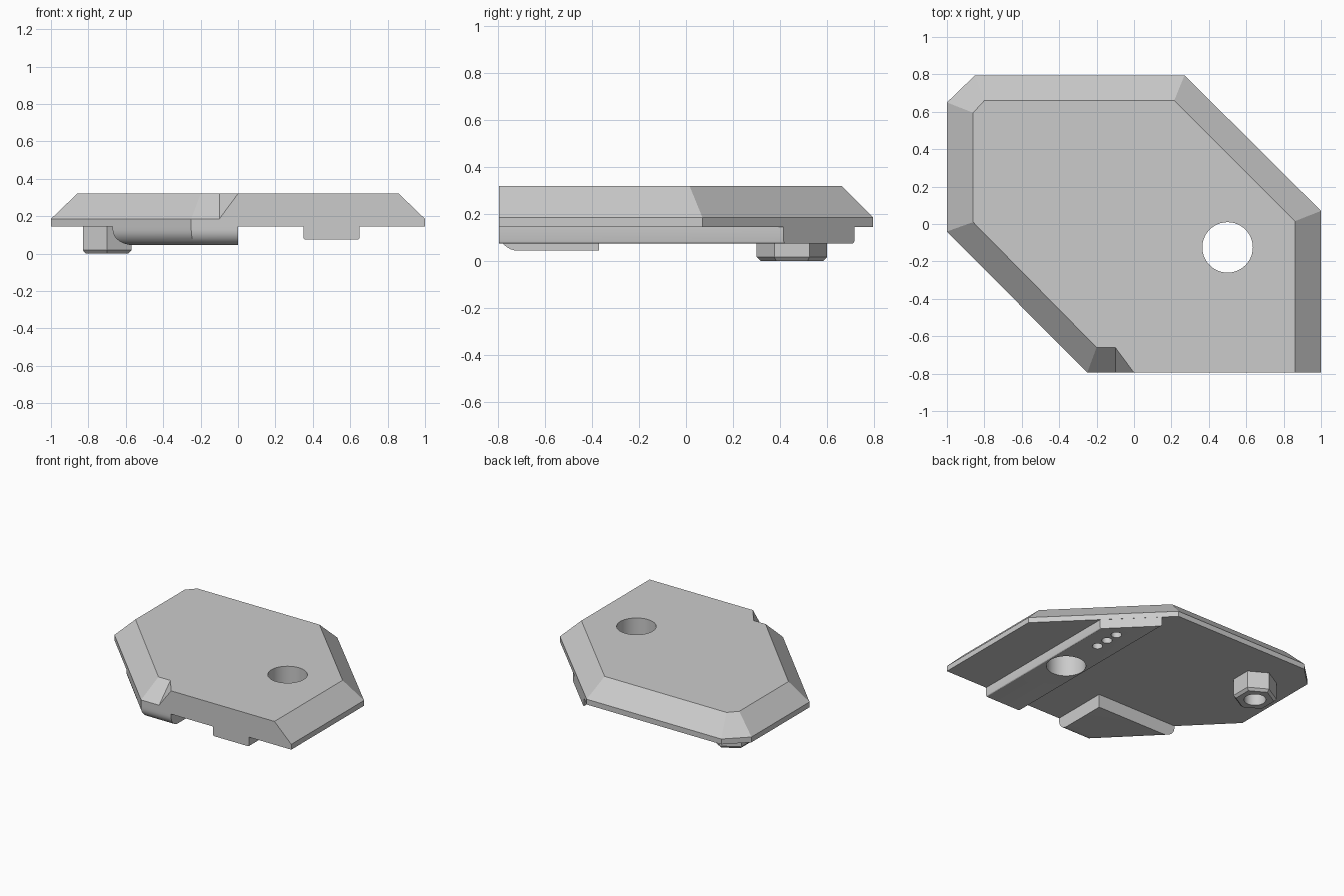
import bpy, bmesh
from mathutils import Matrix, Vector

if "Cube" in bpy.data.objects:
    bpy.data.objects.remove(bpy.data.objects["Cube"])

grey = bpy.data.materials.new("mid_grey")
grey.diffuse_color = (0.6, 0.6, 0.6, 1)
grey.use_nodes = True
grey.node_tree.nodes["Principled BSDF"].inputs["Base Color"].default_value = (0.6, 0.6, 0.6, 1)

RIM_LOW, RIM_HIGH, TOP = 0.145, 0.185, 0.32
FRONT = -0.795


def finish(bm, name):
    bmesh.ops.recalc_face_normals(bm, faces=bm.faces)
    mesh = bpy.data.meshes.new(name)
    bm.to_mesh(mesh)
    bm.free()
    mesh.materials.append(grey)
    obj = bpy.data.objects.new(name, mesh)
    bpy.context.collection.objects.link(obj)
    return obj


def loft(rings):
    """Skin rings of points, merging repeated points, and cap both ends."""
    bm = bmesh.new()
    found = {}

    def vert(p):
        key = tuple(round(c, 4) for c in p)
        if key not in found:
            found[key] = bm.verts.new(p)
        return found[key]

    def face(points):
        corners = list(dict.fromkeys(vert(p) for p in points))
        if len(corners) > 2:
            bm.faces.new(corners)

    face(rings[0])
    face(rings[-1])
    for low, high in zip(rings, rings[1:]):
        for i in range(len(low)):
            j = (i + 1) % len(low)
            face([low[i], low[j], high[j], high[i]])
    return bm


def level(outline, z):
    return [(x, y, z) for x, y in outline]


def bevel_edges(bm, rule, width, segments):
    edges = [e for e in bm.edges if rule(*[v.co for v in e.verts])]
    bmesh.ops.recalc_face_normals(bm, faces=bm.faces)
    bmesh.ops.bevel(bm, geom=edges, offset=width, segments=segments,
                    profile=0.5, affect='EDGES')


def ring(x, y, z, radius, sides):
    spin = Matrix.Rotation(6.283185 / sides, 3, 'Z')
    arm, points = Vector((0, radius, 0)), []
    for _ in range(sides):
        points.append((x + arm.x, y + arm.y, z))
        arm = spin @ arm
    return points


def drill(obj, x, y, radius, bottom, top):
    cutter = finish(loft([ring(x, y, bottom, radius, 40), ring(x, y, top, radius, 40)]), "drill")
    cutter.hide_render = True
    mod = obj.modifiers.new("hole", 'BOOLEAN')
    mod.operation, mod.solver, mod.object = 'DIFFERENCE', 'EXACT', cutter
    bpy.context.view_layer.objects.active = obj
    bpy.ops.object.modifier_apply(modifier=mod.name)
    bpy.data.objects.remove(cutter)


def smooth(obj):
    bpy.ops.object.select_all(action='DESELECT')
    obj.select_set(True)
    bpy.context.view_layer.objects.active = obj
    bpy.ops.object.shade_smooth_by_angle(angle=0.5)


# Bevelled plate: the repeated front point makes the short triangular step
rim = [(-1, 0.65), (-0.85, 0.795), (0.27, 0.795), (1, 0.07), (1, FRONT),
       (-0.1, FRONT), (-0.1, FRONT), (-0.25, FRONT), (-1, -0.04)]
crown = [(-0.86, 0.595), (-0.8, 0.66), (0.215, 0.66), (0.86, 0.015), (0.86, FRONT),
         (0, FRONT), (-0.1, -0.66), (-0.2, -0.66), (-0.86, 0.01)]
plate = finish(loft([level(rim, RIM_LOW), level(rim, RIM_HIGH), level(crown, TOP)]), "plate")

# Underside rail, its back end cut along the slanted plate edge
rail_shape = [(0.35, FRONT), (0.65, FRONT), (0.65, 0.415), (0.35, 0.715)]
bm = loft([level(rail_shape, 0.075), level(rail_shape, RIM_LOW)])
bevel_edges(bm, lambda a, b: max(a.z, b.z) < 0.1 and abs(a.x - b.x) < 0.01, 0.01, 3)
rail = finish(bm, "rail")

# Through hole and three small blind sockets
for part in (plate, rail):
    drill(part, 0.5, -0.125, 0.135, -0.1, 0.5)
for y in (0.22, 0.32, 0.42):
    drill(rail, 0.51, y, 0.036, 0.0, 0.135)

# Corner foot with rounded outer bottom edges
foot_shape = [(0, FRONT), (0, -0.37), (-0.67, -0.37), (-0.25, FRONT)]
bm = loft([level(foot_shape, 0.045), level(foot_shape, RIM_LOW)])
bevel_edges(bm, lambda a, b: max(a.z, b.z) < 0.1 and min(a.x, b.x) < -0.1
            and min(a.y, b.y) < -0.7, 0.08, 8)
foot = finish(bm, "corner_foot")

# Hexagonal nut with chamfered rim and socket
nut = finish(loft([ring(-0.7, 0.45, 0, 0.132, 6), ring(-0.7, 0.45, 0.018, 0.15, 6),
                   ring(-0.7, 0.45, RIM_LOW, 0.15, 6)]), "hex_nut")
drill(nut, -0.7, 0.45, 0.075, -0.1, 0.125)

for part in (plate, rail, foot, nut):
    smooth(part)
